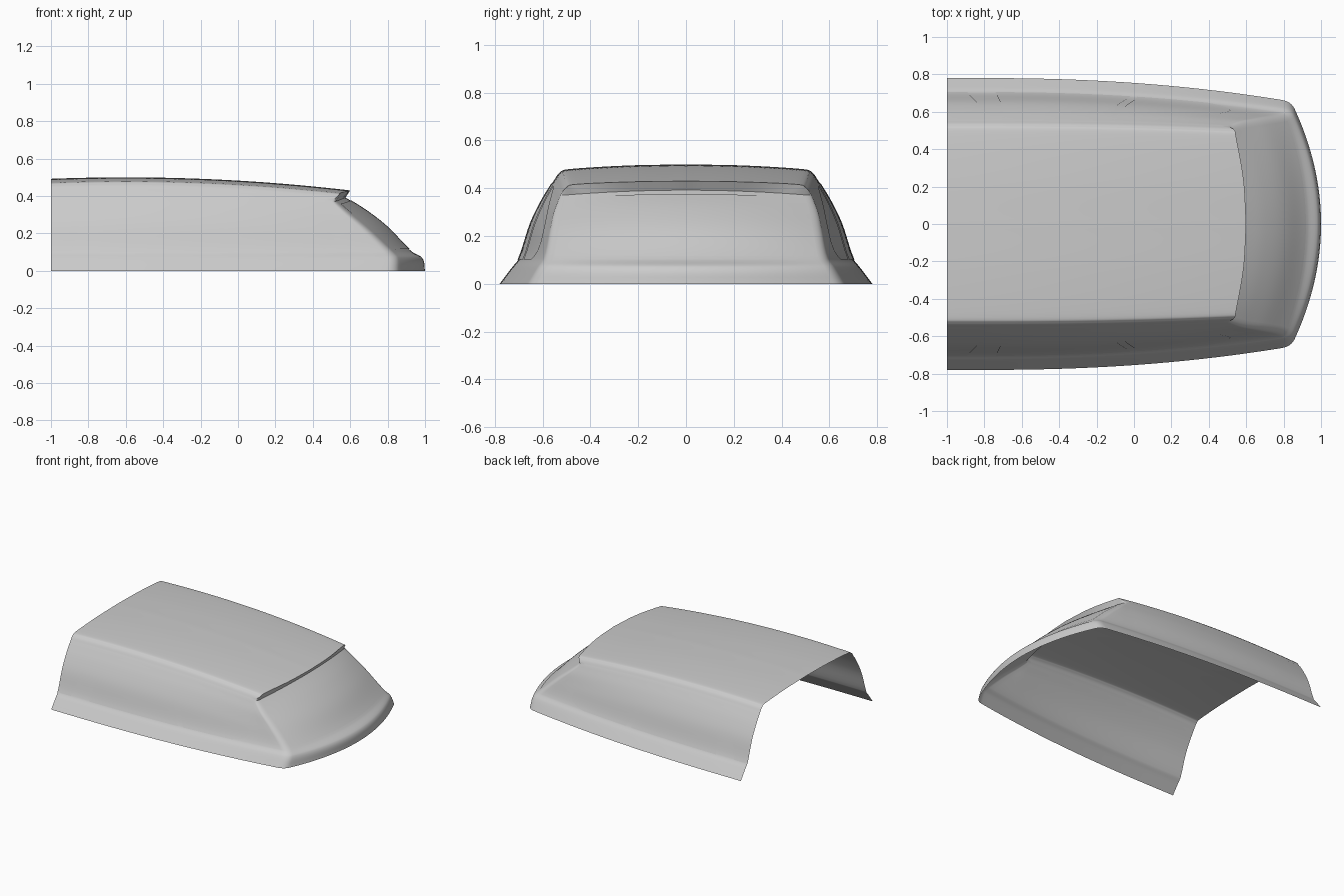
import bpy, bmesh
from mathutils import Vector

cube = bpy.data.objects.get("Cube")
if cube:
    bpy.data.objects.remove(cube, do_unlink=True)

paint = bpy.data.materials.new("light_grey")
paint.use_nodes = True
GREY = (0.6, 0.6, 0.6, 1)
paint.diffuse_color = GREY
paint.node_tree.nodes["Principled BSDF"].inputs["Base Color"].default_value = GREY


def spline(points, t):
    """Smooth curve through points whose first item is the parameter."""
    i = 0
    while i < len(points) - 2 and t > points[i + 1][0]:
        i += 1

    def slope(k):
        a, b = points[max(k - 1, 0)], points[min(k + 1, len(points) - 1)]
        return [(q - p) / (b[0] - a[0]) for p, q in zip(a[1:], b[1:])]

    a, b = points[i], points[i + 1]
    h = b[0] - a[0]
    u = (t - a[0]) / h
    return [p + (q - p) * u * u * (3 - 2 * u)
            + h * (u * (1 - u) ** 2 * m - u * u * (1 - u) * n)
            for p, q, m, n in zip(a[1:], b[1:], slope(i), slope(i + 1))]


def grid_object(name, grids, angle=35):
    """Mirrored surface made of point grids welded along shared edges."""
    bm = bmesh.new()
    for rows in grids:
        verts = [[bm.verts.new(p) for p in row] for row in rows]
        for r, s in zip(verts, verts[1:]):
            for j in range(len(r) - 1):
                bm.faces.new((r[j], r[j + 1], s[j + 1], s[j]))
    bmesh.ops.remove_doubles(bm, verts=bm.verts, dist=0.0002)
    bmesh.ops.recalc_face_normals(bm, faces=bm.faces)
    if sum(f.normal.dot(f.calc_center_median()) * f.calc_area() for f in bm.faces) < 0:
        bmesh.ops.reverse_faces(bm, faces=bm.faces)
    mesh = bpy.data.meshes.new(name)
    bm.to_mesh(mesh)
    bm.free()
    mesh.materials.append(paint)
    obj = bpy.data.objects.new(name, mesh)
    bpy.context.collection.objects.link(obj)
    mirror = obj.modifiers.new("mirror", "MIRROR")
    mirror.use_axis = (False, True, False)
    mirror.merge_threshold = 0.0005
    bpy.ops.object.select_all(action="DESELECT")
    obj.select_set(True)
    bpy.context.view_layer.objects.active = obj
    bpy.ops.object.shade_smooth_by_angle(angle=angle * 3.14159 / 180)
    return obj


# Levels: height, side half width, corner x, corner y, tail x
LEVELS = [(0, .78, .84, .655, 1), (.07, .727, .84, .615, .985),
          (.105, .70, .815, .59, .927), (.25, .65, .685, .565, .795),
          (.34, .605, .595, .55, .69), (.42, .555, .52, .525, .575)]
TOP = LEVELS[-1][0]


def drop(level, top):
    return level + (top - TOP) * max(0, (level - .1) / (TOP - .1))


def side(x, level):
    w, xc, yc, _ = spline(LEVELS, level)
    y = w - (w - yc) * (max(0, x + .8) / (xc + .8)) ** 2.2
    top = .43 - .06 * ((min(x, .52) + .6) / 1.12) ** 2
    return Vector((x, y, drop(level, top)))


def rear(f, level):
    """f runs from 0 at the centre line to 1 at the corner."""
    _, xc, yc, xt = spline(LEVELS, level)
    return Vector((xt - (xt - xc) * f * f, yc * f, drop(level, .392 - .022 * f * f)))


def fillet(level):
    return .02 + .03 * (1 - level / TOP)


def side_end(level):
    return spline(LEVELS, level)[1] - fillet(level)


def tail_path(level, n_corner=8, n_rear=24):
    a, b, c = side(side_end(level), level), rear(1, level), rear(.94, level)
    corner = [a * (1 - t) ** 2 + b * 2 * t * (1 - t) + c * t * t
              for t in (i / n_corner for i in range(n_corner))]
    return corner + [rear(.94 * (1 - i / n_rear), level) for i in range(n_rear + 1)]


# Lower body: sides, rounded corners and tail
NX = 40
rows = []
heights = [LEVELS[k][0] + (LEVELS[k + 1][0] - LEVELS[k][0]) * i / 5
           for k in range(len(LEVELS) - 1) for i in range(5)] + [TOP]
for h in heights:
    end = side_end(h)
    rows.append([side(-1 + (end + 1) * i / NX, h) for i in range(NX)] + tail_path(h))


# Roof: crowned sections ending in a curved rear edge
def roof_section(s):
    start = side(-1 + (side_end(TOP) + 1) * s, TOP)
    k = start.y / .555
    pts = [(0, *start)]
    for t, y, sag in ((.25, .528, .034), (.42, .49, .02), (.7, .25, .005), (1, 0, 0)):
        y *= k
        x = -1 + s * (1.6 - .25 * y * y)
        pts.append((t, x, y, .5 - .07 * ((x + .6) / 1.2) ** 2 - sag))
    return [Vector(spline(pts, i / 32)) for i in range(33)]


roof = [roof_section(i / NX) for i in range(NX + 1)]

# Overhanging lip joins the roof edge to the top of the rear glass
lip = [roof[-1], tail_path(TOP)]
grid_object("cabin_shell", [rows, roof, lip])

# Window panes lie just proud of the body
GAP = .0025


def side_pane(name, left, right):
    pane = []
    for j in range(21):
        v = j / 20
        a, b = left(v), right(v)
        pane.append([side(a + (b - a) * i / 24, .1 + .31 * v) + Vector((0, GAP, GAP / 2))
                     for i in range(25)])
    grid_object(name, [pane])


ROUND_END = [(0, .40), (.08, .48), (.25, .515), (.5, .46), (.7, .36), (.88, .2), (1, .02)]
side_pane("front_windows", lambda v: -1, lambda v: -.89 + .1 * v)
side_pane("middle_windows", lambda v: -.74 + .05 * v, lambda v: -.02 - .14 * v)
side_pane("rear_quarter_windows", lambda v: .02 - .13 * v, lambda v: spline(ROUND_END, v)[0])

glass = [[rear(.94 * i / 24, .115 + .285 * j / 20) + Vector((GAP, 0, GAP)) for i in range(25)]
         for j in range(21)]
grid_object("rear_window", [glass])
